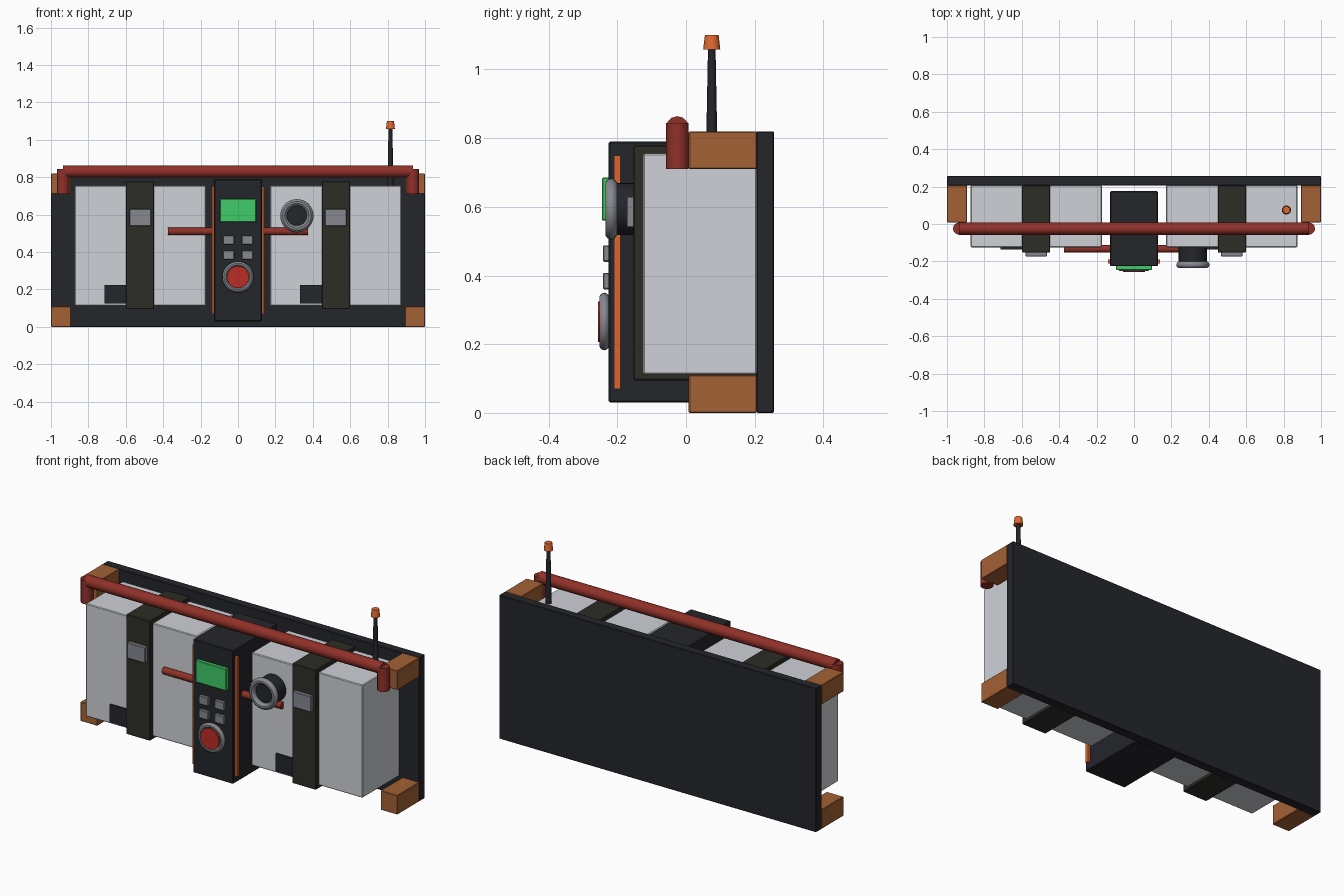
import bpy
from math import pi

if "Cube" in bpy.data.objects:
    bpy.data.objects.remove(bpy.data.objects["Cube"])


def mat(name, r, g, b):
    m = bpy.data.materials.new(name)
    m.diffuse_color = (r, g, b, 1)
    m.use_nodes = True
    m.node_tree.nodes["Principled BSDF"].inputs["Base Color"].default_value = m.diffuse_color
    return m


DARK = mat("charcoal", 0.018, 0.019, 0.024)
STRAP = mat("strap_olive", 0.026, 0.026, 0.02)
PALE = mat("pale_grey", 0.62, 0.64, 0.68)
COPPER = mat("copper", 0.37, 0.12, 0.035)
RED = mat("rail_red", 0.28, 0.03, 0.022)
BUTTON = mat("button_red", 0.5, 0.025, 0.02)
ORANGE = mat("orange", 0.75, 0.14, 0.03)
GREEN = mat("screen_green", 0.05, 0.6, 0.14)
STEEL = mat("steel", 0.24, 0.25, 0.28)


def finish(name, material, smooth=False):
    o = bpy.context.object
    o.name = name
    o.data.materials.append(material)
    if smooth:
        bpy.ops.object.shade_smooth_by_angle(angle=pi / 5)
    return o


def box(name, x, y, z, material, bevel=0.0):
    """Box from (min, max) ranges on each axis."""
    r = (x, y, z)
    bpy.ops.mesh.primitive_cube_add(size=1, location=[(a + b) / 2 for a, b in r])
    o = bpy.context.object
    o.scale = [b - a for a, b in r]
    bpy.ops.object.transform_apply(location=False, rotation=False, scale=True)
    if bevel:
        m = o.modifiers.new("bevel", 'BEVEL')
        m.width, m.segments = bevel, 1
    return finish(name, material)


def rod(name, loc, r1, r2, length, material, axis='Z', sides=12, smooth=False):
    rot = {'Z': (0, 0, 0), 'X': (0, pi / 2, 0), 'Y': (pi / 2, 0, 0)}[axis]
    bpy.ops.mesh.primitive_cone_add(vertices=sides, radius1=r1, radius2=r2, depth=length,
                                    location=loc, rotation=rot)
    return finish(name, material, smooth)


def ring(name, loc, major, minor, material):
    bpy.ops.mesh.primitive_torus_add(major_radius=major, minor_radius=minor, major_segments=32,
                                     minor_segments=10, location=loc, rotation=(pi / 2, 0, 0))
    return finish(name, material, True)


# back plate
box("back_plate", (-1, 1), (0.205, 0.256), (0, 0.82), DARK, 0.003)

for s, side in ((-1, "left"), (1, "right")):
    def span(a, b):
        return tuple(sorted((s * a, s * b)))

    # corner blocks
    box(f"{side}_lower_corner", span(0.893, 1), (0.008, 0.207), (0, 0.11), COPPER, 0.003)
    box(f"{side}_upper_corner", span(0.893, 1), (0.008, 0.207), (0.71, 0.82), COPPER, 0.003)

    # main pack and the strap wrapped round it
    box(f"{side}_pack", span(0.172, 0.873), (-0.125, 0.206), (0.112, 0.755), PALE, 0.004)
    box(f"{side}_strap", span(0.448, 0.598), (-0.153, 0.206), (0.095, 0.778), STRAP, 0.003)
    box(f"{side}_buckle", span(0.465, 0.58), (-0.173, -0.15), (0.54, 0.63), STEEL, 0.003)

    # loose strap end, same direction on both sides
    cx = s * 0.523
    box(f"{side}_strap_tail", (cx - 0.192, cx - 0.06), (-0.135, -0.12), (0.125, 0.225), DARK)

    # glowing strips on the console sides
    box(f"{side}_light_strip", span(0.12, 0.14), (-0.21, -0.19), (0.07, 0.75), ORANGE)

    # rail posts
    rod(f"{side}_rail_post", (s * 0.935, -0.025, 0.777), 0.033, 0.033, 0.134, RED, smooth=True)

# top rail and lower cross bar
rod("top_rail", (0, -0.025, 0.831), 0.033, 0.033, 1.87, RED, 'X', smooth=True)
rod("cross_bar", (0, -0.133, 0.51), 0.02, 0.02, 0.75, RED, 'X', smooth=True)

# central console
box("console", (-0.127, 0.127), (-0.225, 0.176), (0.03, 0.79), DARK, 0.004)
box("screen", (-0.097, 0.097), (-0.245, -0.22), (0.56, 0.685), GREEN, 0.003)
for row, z in enumerate((0.464, 0.384)):
    for col, x in enumerate((-0.05, 0.05)):
        box(f"key_{row}_{col}", (x - 0.03, x + 0.03), (-0.242, -0.22),
            (z - 0.024, z + 0.024), STEEL, 0.003)

# big push button
ring("button_ring", (0, -0.238, 0.266), 0.07, 0.014, STEEL)
rod("push_button", (0, -0.237, 0.266), 0.059, 0.059, 0.038, BUTTON, 'Y', 24, True)

# round port
rod("port_barrel", (0.315, -0.165, 0.594), 0.076, 0.076, 0.09, DARK, 'Y', 24, True)
ring("port_ring", (0.315, -0.218, 0.594), 0.071, 0.018, STEEL)

# antenna
rod("antenna", (0.815, 0.075, 0.905), 0.017, 0.011, 0.31, DARK, sides=10, smooth=True)
rod("antenna_tip", (0.815, 0.075, 1.079), 0.025, 0.02, 0.042, ORANGE, sides=10, smooth=True)
